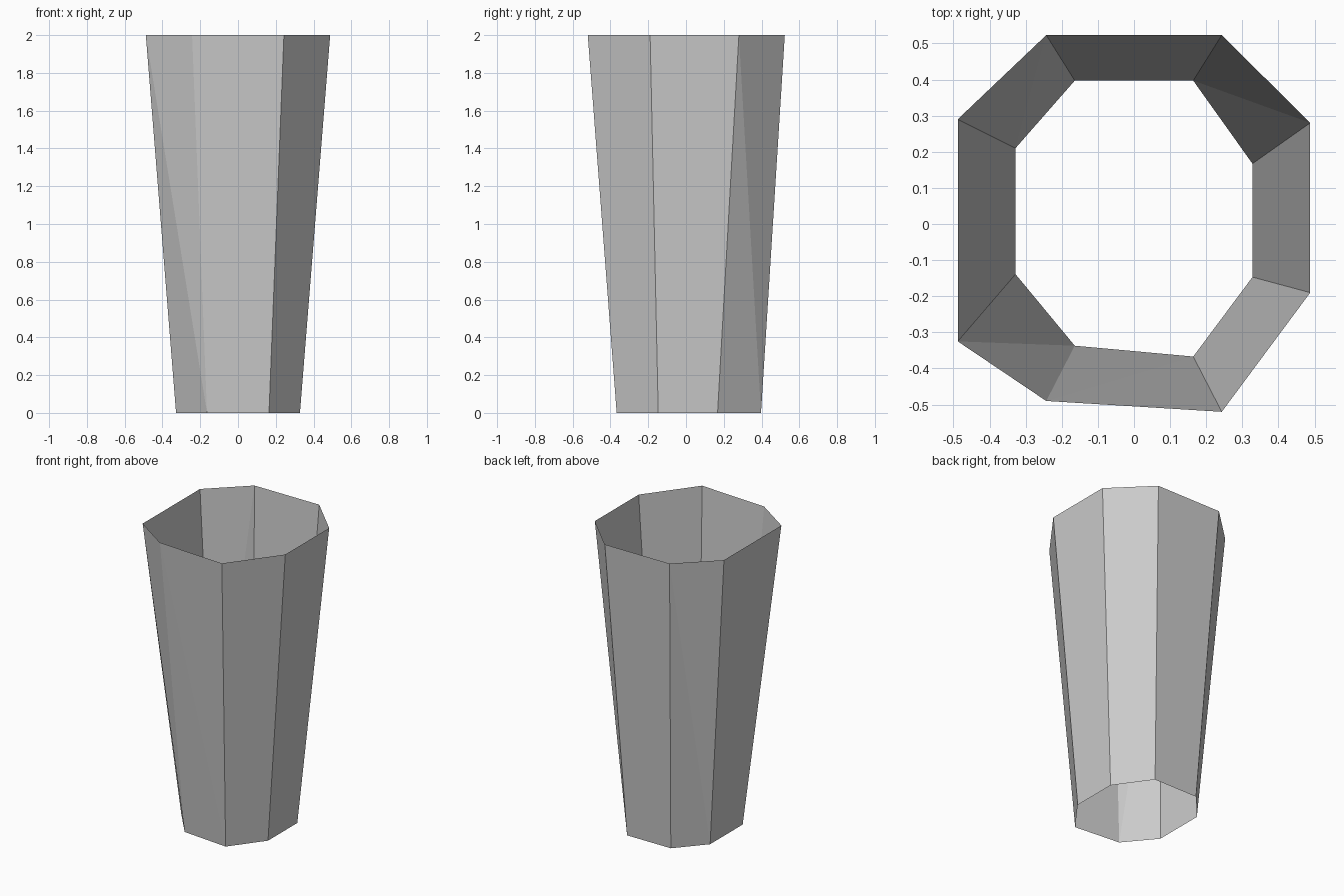
import bpy, bmesh

if "Cube" in bpy.data.objects:
    bpy.data.objects.remove(bpy.data.objects["Cube"])

# Slightly irregular eight-sided outlines, clockwise from the back left
top = [(-.243, .523), (.243, .523), (.488, .28), (.488, -.19),
       (.243, -.52), (-.243, -.49), (-.488, -.325), (-.488, .29)]
bottom = [(-.164, .397), (.164, .397), (.328, .167), (.328, -.147),
          (.164, -.367), (-.164, -.337), (-.328, -.139), (-.328, .21)]

bm = bmesh.new()


def ring(outline, z):
    return [bm.verts.new((x, y, z)) for x, y in outline]


# Thin tapered wall, open at both ends, each side split along one diagonal
b, t = ring(bottom, 0), ring(top, 2)
for i in range(len(b)):
    j = (i + 1) % len(b)
    bm.faces.new((b[i], t[i], t[j]))
    bm.faces.new((b[i], t[j], b[j]))

mesh = bpy.data.meshes.new("tapered_tube")
bm.to_mesh(mesh)
bm.free()
bpy.context.collection.objects.link(bpy.data.objects.new("tapered_tube", mesh))
